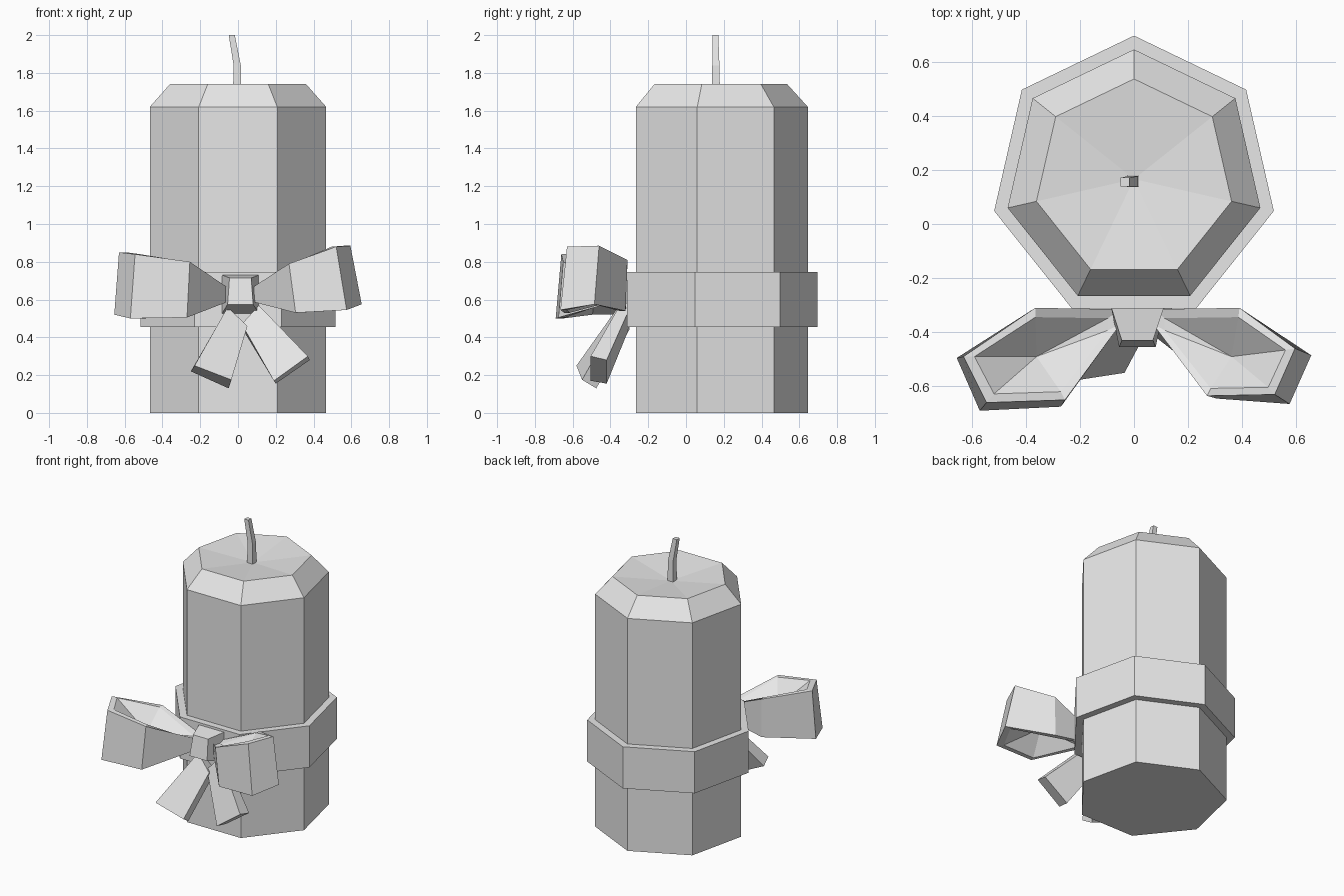
import bpy
from math import sin, cos, pi

cube = bpy.data.objects.get("Cube")
if cube:
    bpy.data.objects.remove(cube, do_unlink=True)

grey = bpy.data.materials.new("plain grey")
grey.use_nodes = True
colour = (0.8, 0.8, 0.8, 1)
grey.diffuse_color = colour
grey.node_tree.nodes["Principled BSDF"].inputs["Base Color"].default_value = colour

SIDES, AXIS_Y = 7, 0.166


def add_mesh(name, verts, faces):
    mesh = bpy.data.meshes.new(name)
    mesh.from_pydata(verts, [], faces)
    mesh.materials.append(grey)
    obj = bpy.data.objects.new(name, mesh)
    bpy.context.collection.objects.link(obj)
    # make every face point outwards
    bpy.context.view_layer.objects.active = obj
    obj.select_set(True)
    bpy.ops.object.mode_set(mode='EDIT')
    bpy.ops.mesh.select_all(action='SELECT')
    bpy.ops.mesh.normals_make_consistent(inside=False)
    bpy.ops.object.mode_set(mode='OBJECT')
    obj.select_set(False)
    return obj


def ring(radius, z):
    turn = 2 * pi / SIDES
    return [(radius * sin(i * turn), AXIS_Y + radius * cos(i * turn), z) for i in range(SIDES)]


def bridge(a, b, n):
    """Quads between two loops of n vertices starting at a and b."""
    return [(a + i, a + (i + 1) % n, b + (i + 1) % n, b + i) for i in range(n)]


def fan(start, n, tip):
    return [(start + i, start + (i + 1) % n, tip) for i in range(n)]


def loft(name, first, last):
    """Closed solid between two matching outlines."""
    n = len(first)
    faces = bridge(0, n, n) + [tuple(range(n)), tuple(range(n, 2 * n))]
    return add_mesh(name, first + last, faces)


# Candle body with chamfered rim and a shallow dished top
verts = ring(0.479, 0) + ring(0.479, 1.62) + ring(0.37, 1.74) + [(0, AXIS_Y, 1.70)]
faces = [tuple(range(SIDES))] + bridge(0, SIDES, SIDES) + bridge(SIDES, 2 * SIDES, SIDES)
add_mesh("candle_body", verts, faces + fan(2 * SIDES, SIDES, 3 * SIDES))

# Ribbon band around the body
verts = ring(0.53, 0.455) + ring(0.53, 0.745) + ring(0.47, 0.745) + ring(0.47, 0.455)
faces = []
for i in range(4):
    faces += bridge(i * SIDES, (i + 1) % 4 * SIDES, SIDES)
add_mesh("ribbon_band", verts, faces)


# Bent square wick
def square(x, y, z, half):
    return [(x + sx * half, y + sy * half, z) for sx, sy in ((-1, -1), (1, -1), (1, 1), (-1, 1))]


verts = square(-0.005, 0.158, 1.68, 0.022) + square(-0.004, 0.158, 1.84, 0.019)
verts += square(-0.033, 0.155, 2.0, 0.016)
add_mesh("wick", verts, bridge(0, 4, 4) + bridge(4, 8, 4) + [(0, 1, 2, 3), (8, 9, 10, 11)])

# Bow knot, tapering to the front
loft("bow_knot",
     [(-0.085, -0.305, 0.525), (0.112, -0.305, 0.525), (0.112, -0.305, 0.73), (-0.085, -0.305, 0.73)],
     [(-0.055, -0.455, 0.575), (0.08, -0.455, 0.575), (0.07, -0.43, 0.715), (-0.045, -0.43, 0.715)])


# Bow loops: a solid outline with a pointed pocket above and below
def bow_loop(name, top, bottom, centre):
    n = len(top)
    cx, cy, cz = centre

    def inset(points):
        return [(x + (cx - x) * 0.15, y + (cy - y) * 0.19, z) for x, y, z in points]

    verts = top + bottom + inset(top) + inset(bottom)
    verts += [(cx, cy, cz + 0.01), (cx, cy, cz - 0.01)]
    faces = bridge(0, n, n) + bridge(0, 2 * n, n) + bridge(n, 3 * n, n)
    faces += fan(2 * n, n, 4 * n) + fan(3 * n, n, 4 * n + 1)
    add_mesh(name, verts, faces)


bow_loop("right_bow_loop",
         [(-0.05, -0.315, 0.66), (-0.365, -0.31, 0.79), (-0.63, -0.49, 0.85),
          (-0.545, -0.66, 0.84), (-0.255, -0.65, 0.80), (-0.05, -0.37, 0.66)],
         [(-0.05, -0.315, 0.59), (-0.36, -0.32, 0.52), (-0.655, -0.495, 0.52),
          (-0.57, -0.69, 0.50), (-0.27, -0.675, 0.505), (-0.05, -0.37, 0.59)],
         (-0.36, -0.49, 0.66))
bow_loop("left_bow_loop",
         [(0.07, -0.315, 0.66), (0.39, -0.31, 0.81), (0.595, -0.46, 0.885),
          (0.52, -0.63, 0.88), (0.27, -0.635, 0.79), (0.07, -0.37, 0.66)],
         [(0.07, -0.315, 0.59), (0.38, -0.32, 0.54), (0.655, -0.485, 0.575),
          (0.575, -0.665, 0.545), (0.305, -0.645, 0.53), (0.07, -0.37, 0.59)],
         (0.36, -0.49, 0.68))

# Hanging ribbon tails
loft("right_ribbon_tail",
     [(-0.055, -0.36, 0.56), (0.05, -0.39, 0.46), (0.04, -0.30, 0.44), (-0.065, -0.30, 0.54)],
     [(-0.23, -0.58, 0.25), (-0.035, -0.55, 0.175), (-0.05, -0.475, 0.13), (-0.25, -0.50, 0.22)])
loft("left_ribbon_tail",
     [(0.02, -0.37, 0.47), (0.11, -0.35, 0.57), (0.11, -0.30, 0.55), (0.02, -0.30, 0.45)],
     [(0.19, -0.505, 0.17), (0.37, -0.505, 0.30), (0.38, -0.42, 0.28), (0.20, -0.42, 0.155)])
